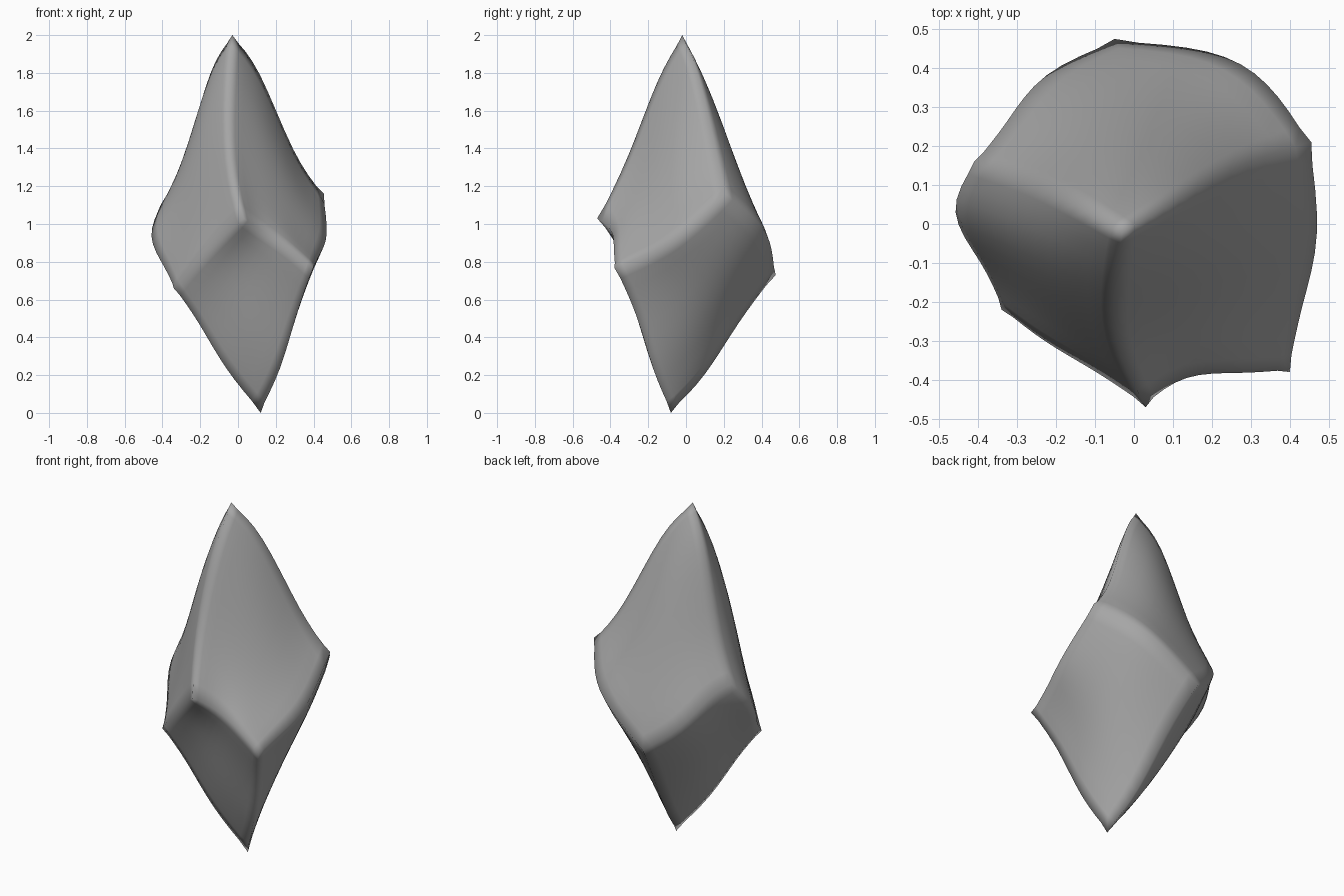
import bpy, bmesh
from mathutils import Vector

if "Cube" in bpy.data.objects:
    bpy.data.objects.remove(bpy.data.objects["Cube"])

# Corners of a stretched, skewed cube: two tips and a zigzag waist
C = {k: Vector(v) for k, v in {
    "T": (-.03, -.02, 2.0), "S": (.12, -.08, 0),
    "A": (.03, -.47, 1.03), "B": (.455, .21, 1.16), "C": (-.41, .16, 1.1),
    "D": (.40, -.38, .77), "E": (-.05, .475, .73), "F": (-.34, -.22, .66)}.items()}

# Two in-between points on every ridge
RIDGES = {
    "TA": ((-.05, -.15, 1.80), (-.06, -.31, 1.34)),
    "TB": ((.11, .06, 1.86), (.30, .17, 1.35)),
    "TC": ((-.15, .05, 1.86), (-.275, .12, 1.34)),
    "AD": ((.13, -.385, .96), (.28, -.39, .88)),
    "AF": ((-.10, -.38, .91), (-.23, -.31, .79)),
    "DB": ((.435, -.21, .84), (.49, -.04, .92)),
    "BE": ((.35, .38, 1.03), (.21, .46, .92)),
    "EC": ((-.25, .395, .87), (-.33, .26, 1.04)),
    "CF": ((-.495, .03, .93), (-.39, -.10, .77)),
    "SD": ((.23, -.18, .21), (.31, -.26, .52)),
    "SF": ((-.07, -.14, .22), (-.215, -.18, .49)),
    "SE": ((.06, .10, .17), (.02, .28, .48))}


def ridge(a, b):
    if a + b in RIDGES:
        return [C[a], *map(Vector, RIDGES[a + b]), C[b]]
    return ridge(b, a)[::-1]


# Fill each of the six sides with a blended patch between its ridges
bm = bmesh.new()
for a, b, c, d in ("TADB", "TBEC", "TCFA", "SDBE", "SECF", "SFAD"):
    lo, hi, le, ri = ridge(a, b), ridge(d, c), ridge(a, d), ridge(b, c)
    grid = []
    for j in range(4):
        v = j / 3
        for i in range(4):
            u = i / 3
            p = lo[i] * (1 - v) + hi[i] * v + le[j] * (1 - u) + ri[j] * u
            p -= (C[a] * (1 - u) + C[b] * u) * (1 - v) + (C[d] * (1 - u) + C[c] * u) * v
            grid.append(bm.verts.new(p))
    for j in range(3):
        for i in range(3):
            k = j * 4 + i
            bm.faces.new([grid[n] for n in (k, k + 1, k + 5, k + 4)])
bmesh.ops.remove_doubles(bm, verts=bm.verts, dist=.0005)
bmesh.ops.recalc_face_normals(bm, faces=bm.faces)

# Keep ridges firm and corners pointed when subdivided
ec = bm.edges.layers.float.new("crease_edge")
vc = bm.verts.layers.float.new("crease_vert")
points = {tuple(round(x, 3) for x in Vector(p)) for r in RIDGES for p in ridge(*r)}
on_ridge = {v for v in bm.verts if tuple(round(x, 3) for x in v.co) in points}
for e in bm.edges:
    if all(v in on_ridge for v in e.verts):
        e[ec] = .6
for v in bm.verts:
    if any((v.co - p).length < .001 for p in C.values()):
        v[vc] = 1

mesh = bpy.data.meshes.new("crystal_rock")
bm.to_mesh(mesh)
bm.free()
mesh.shade_smooth()
rock = bpy.data.objects.new("crystal_rock", mesh)
bpy.context.collection.objects.link(rock)
sub = rock.modifiers.new("soften", "SUBSURF")
sub.levels = sub.render_levels = 2

# Dark stone colour
stone = bpy.data.materials.new("dark_stone")
stone.diffuse_color = (.38, .38, .38, 1)
stone.use_nodes = True
stone.node_tree.nodes["Principled BSDF"].inputs["Base Color"].default_value = stone.diffuse_color
mesh.materials.append(stone)
